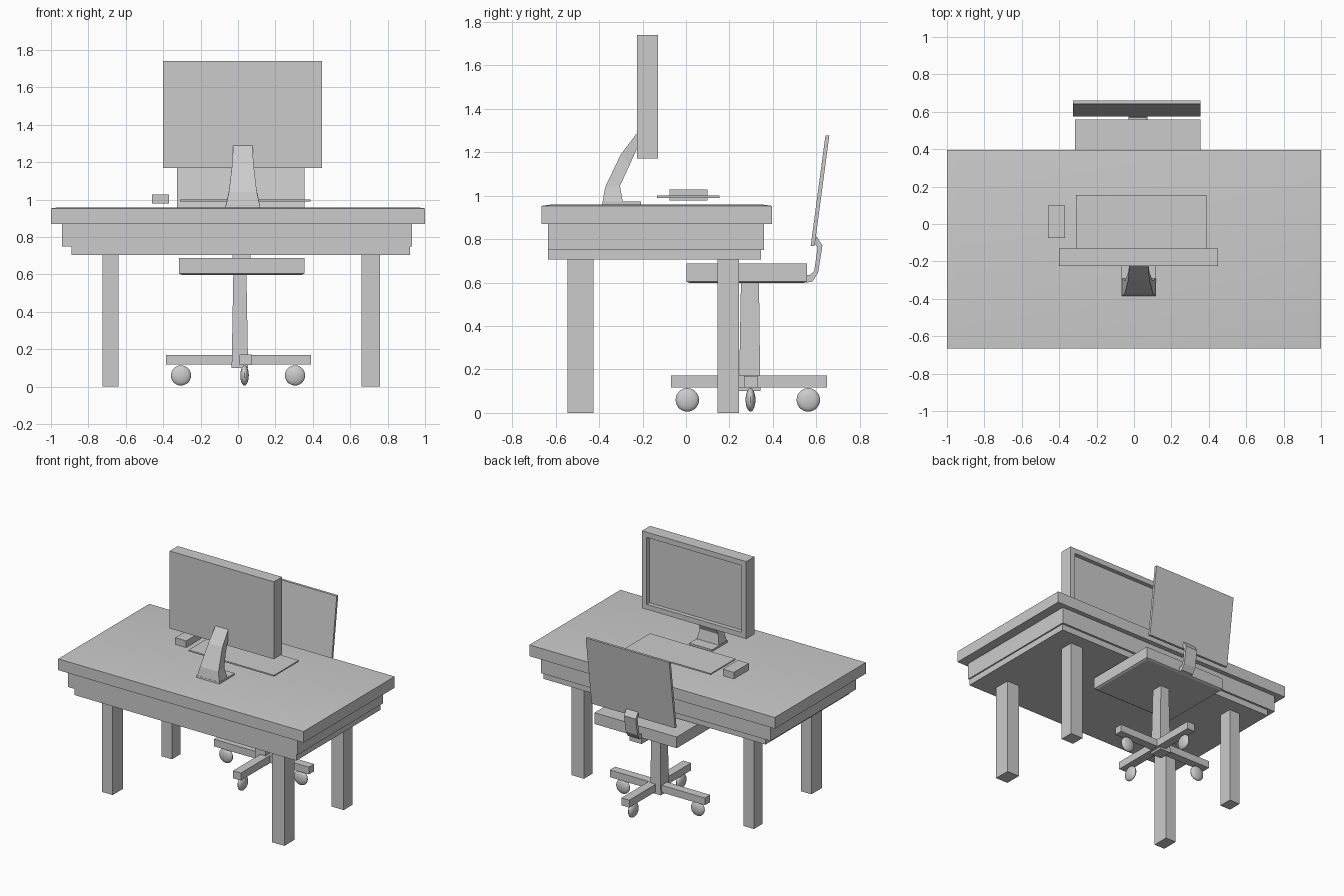
import bpy
import bmesh
import math
from mathutils import Vector

cube = bpy.data.objects.get("Cube")
if cube:
    bpy.data.objects.remove(cube, do_unlink=True)

gray = bpy.data.materials.new("plain gray")
gray.use_nodes = True
gray.diffuse_color = (0.6, 0.6, 0.6, 1)
bsdf = next(n for n in gray.node_tree.nodes if n.type == "BSDF_PRINCIPLED")
bsdf.inputs["Base Color"].default_value = (0.6, 0.6, 0.6, 1)
bsdf.inputs["Roughness"].default_value = 0.8


def finish(name, bm, smooth=False):
    bmesh.ops.recalc_face_normals(bm, faces=bm.faces)
    mesh = bpy.data.meshes.new(name)
    bm.to_mesh(mesh)
    bm.free()
    mesh.materials.append(gray)
    obj = bpy.data.objects.new(name, mesh)
    bpy.context.collection.objects.link(obj)
    if smooth:
        bpy.ops.object.select_all(action="DESELECT")
        obj.select_set(True)
        bpy.context.view_layer.objects.active = obj
        bpy.ops.object.shade_smooth_by_angle(angle=math.radians(30))
    return obj


def box(name, x, y, z, side=None, insets=(), smooth=False):
    """Box between bounds; insets are (thickness, depth) steps on one side."""
    bm = bmesh.new()
    bmesh.ops.create_cube(bm, size=1)
    for v in bm.verts:
        v.co = [lo + (c + 0.5) * (hi - lo) for c, (lo, hi) in zip(v.co, (x, y, z))]
    bm.normal_update()
    if side:
        face = max(bm.faces, key=lambda f: f.normal.dot(Vector(side)))
        for thickness, depth in insets:
            bmesh.ops.inset_individual(bm, faces=[face], thickness=thickness, depth=depth)
    return finish(name, bm, smooth)


def loft(name, cx, sections):
    """Solid through sections, each (outer yz, inner yz, half width)."""
    bm = bmesh.new()
    rings = []
    for (y0, z0), (y1, z1), w in sections:
        corners = ((cx - w, y0, z0), (cx + w, y0, z0), (cx + w, y1, z1), (cx - w, y1, z1))
        rings.append([bm.verts.new(c) for c in corners])
    for a, b in zip(rings, rings[1:]):
        for i in range(4):
            j = (i + 1) % 4
            bm.faces.new((a[i], a[j], b[j], b[i]))
    bm.faces.new(rings[0])
    bm.faces.new(rings[-1])
    return finish(name, bm)


# Desk with a stepped apron
box("desk_top", (-1, 1), (-0.665, 0.395), (0.87, 0.953),
    (0, 0, 1), [(0.06, 0.006)], smooth=True)
box("upper_apron", (-0.94, 0.93), (-0.635, 0.36), (0.75, 0.87))
box("lower_apron", (-0.89, 0.92), (-0.635, 0.345), (0.705, 0.75))
for side_name, x in (("right", (-0.725, -0.64)), ("left", (0.66, 0.76))):
    for end_name, y in (("front", (-0.545, -0.425)), ("back", (0.145, 0.245))):
        box(f"{end_name}_{side_name}_leg", x, y, (0, 0.705))

# Monitor with a recessed screen facing the chair
box("monitor", (-0.4, 0.45), (-0.225, -0.13), (1.17, 1.74),
    (0, 1, 0), [(0.055, 0), (0.0005, -0.03)])
box("monitor_foot", (-0.068, 0.118), (-0.385, -0.207), (0.955, 0.972))
loft("monitor_arm", 0.026, [
    ((-0.386, 0.96), (-0.29, 0.965), 0.092),
    ((-0.372, 1.04), (-0.304, 1.045), 0.075),
    ((-0.30, 1.19), (-0.26, 1.14), 0.057),
    ((-0.224, 1.29), (-0.224, 1.22), 0.052)])

# Keyboard and mouse
box("keyboard", (-0.31, 0.387), (-0.133, 0.155), (0.99, 1.0))
box("mouse", (-0.46, -0.37), (-0.075, 0.1), (0.978, 1.028))

# Chair seat, backrest and bracket
box("seat", (-0.315, 0.355), (0.003, 0.558), (0.605, 0.688),
    (0, 0, -1), [(0.02, 0.007)])
loft("backrest", 0.015, [
    ((0.574, 0.768), (0.592, 0.768), 0.34),
    ((0.642, 1.278), (0.66, 1.278), 0.34)])
loft("backrest_bracket", 0.018, [
    ((0.553, 0.6), (0.553, 0.635), 0.048),
    ((0.582, 0.604), (0.57, 0.635), 0.048),
    ((0.608, 0.645), (0.59, 0.652), 0.048),
    ((0.628, 0.77), (0.606, 0.762), 0.048),
    ((0.602, 0.812), (0.588, 0.785), 0.048)])

# Chair column and crossed base
loft("chair_column", 0.01, [
    ((0.244, 0.1), (0.342, 0.1), 0.044),
    ((0.253, 0.605), (0.336, 0.605), 0.035)])
box("base_bar_across", (-0.385, 0.39), (0.268, 0.33), (0.117, 0.17))
box("base_bar_along", (0.008, 0.072), (-0.07, 0.648), (0.116, 0.171))

# Flattened wheels, each in line with its bar
for name, x, y, thin in (("right", -0.305, 0.297, 1), ("left", 0.305, 0.297, 1),
                         ("front", 0.035, 0.006, 0), ("back", 0.035, 0.563, 0)):
    bm = bmesh.new()
    bmesh.ops.create_uvsphere(bm, u_segments=24, v_segments=14, radius=0.054)
    for v in bm.verts:
        v.co[thin] *= 0.42
        v.co += Vector((x, y, 0.06))
    finish(f"{name}_wheel", bm, smooth=True)
